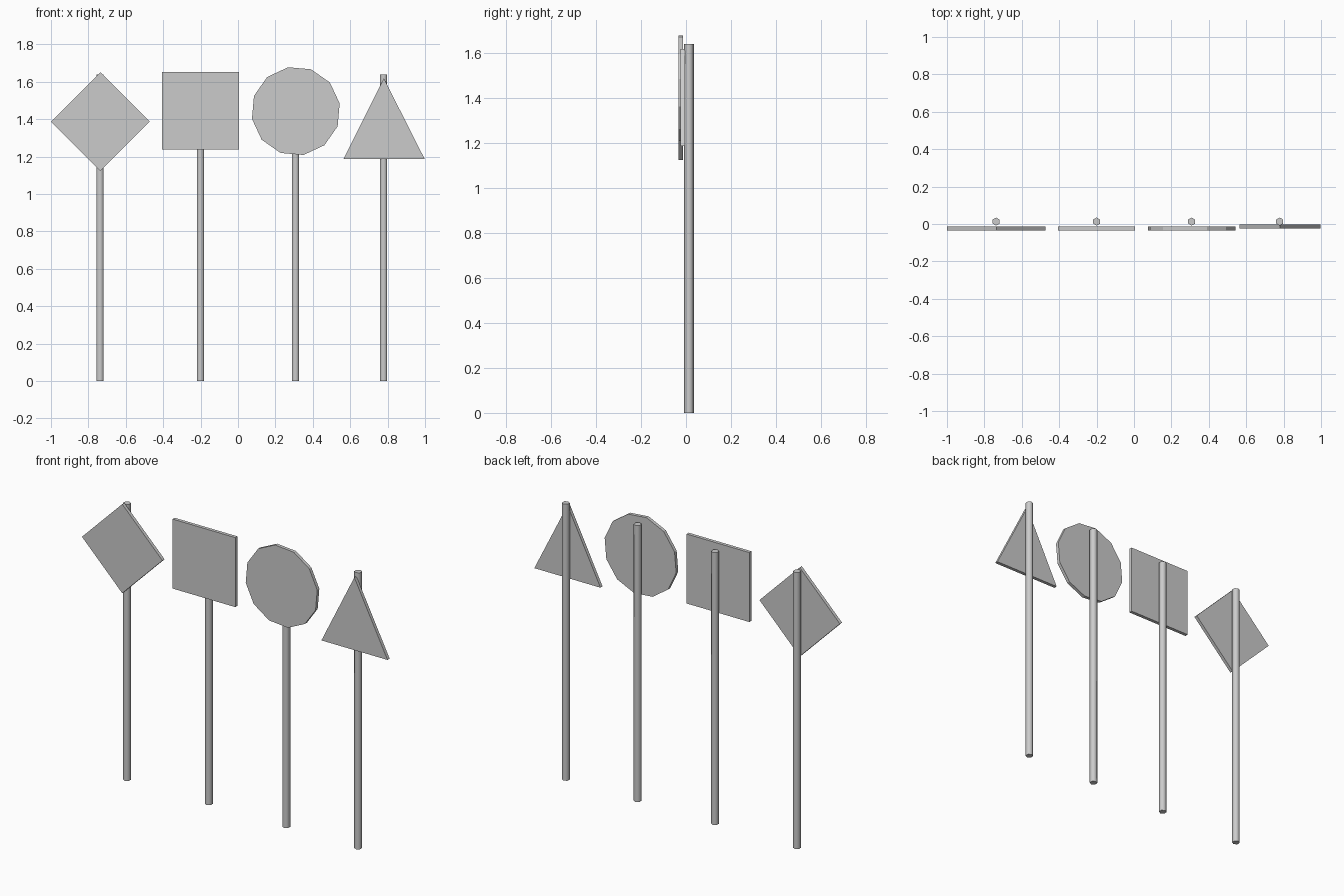
import bpy, bmesh, math

if "Cube" in bpy.data.objects:
    bpy.data.objects.remove(bpy.data.objects["Cube"])


def plate(name, points, y_front, thickness=0.02):
    """Flat sign board: an XZ outline extruded towards +y."""
    bm = bmesh.new()
    face = bm.faces.new([bm.verts.new((x, y_front, z)) for x, z in points])
    ext = bmesh.ops.extrude_face_region(bm, geom=[face])
    for v in ext["geom"]:
        if isinstance(v, bmesh.types.BMVert):
            v.co.y += thickness
    bmesh.ops.recalc_face_normals(bm, faces=bm.faces[:])
    mesh = bpy.data.meshes.new(name)
    bm.to_mesh(mesh)
    bm.free()
    obj = bpy.data.objects.new(name, mesh)
    bpy.context.collection.objects.link(obj)


def ngon(cx, cz, r, sides, start):
    """Regular outline; start is the first corner's angle in degrees."""
    return [(cx + r * math.cos(math.radians(start + 360 * i / sides)),
             cz + r * math.sin(math.radians(start + 360 * i / sides)))
            for i in range(sides)]


def post(name, x, height, radius=0.0215):
    """Six-sided post with smooth sides and a crisp cap."""
    bpy.ops.mesh.primitive_cylinder_add(vertices=6, radius=radius, depth=height,
                                        location=(x, 0.013, height / 2))
    bpy.context.object.name = name
    bpy.ops.object.shade_smooth_by_angle(angle=math.radians(65))


# Posts
post("diamond_post", -0.737, 1.64)
post("square_post", -0.20, 1.615)
post("round_post", 0.308, 1.64)
post("triangle_post", 0.779, 1.64)

# Sign boards
plate("diamond_sign", ngon(-0.736, 1.387, 0.264, 4, 90), -0.034)
plate("square_sign", ngon(-0.20, 1.445, 0.206 * math.sqrt(2), 4, 45), -0.034)
plate("round_sign", ngon(0.309, 1.443, 0.238, 12, 10), -0.034)
plate("triangle_sign", [(0.564, 1.187), (0.998, 1.187), (0.780, 1.618)], -0.024)
